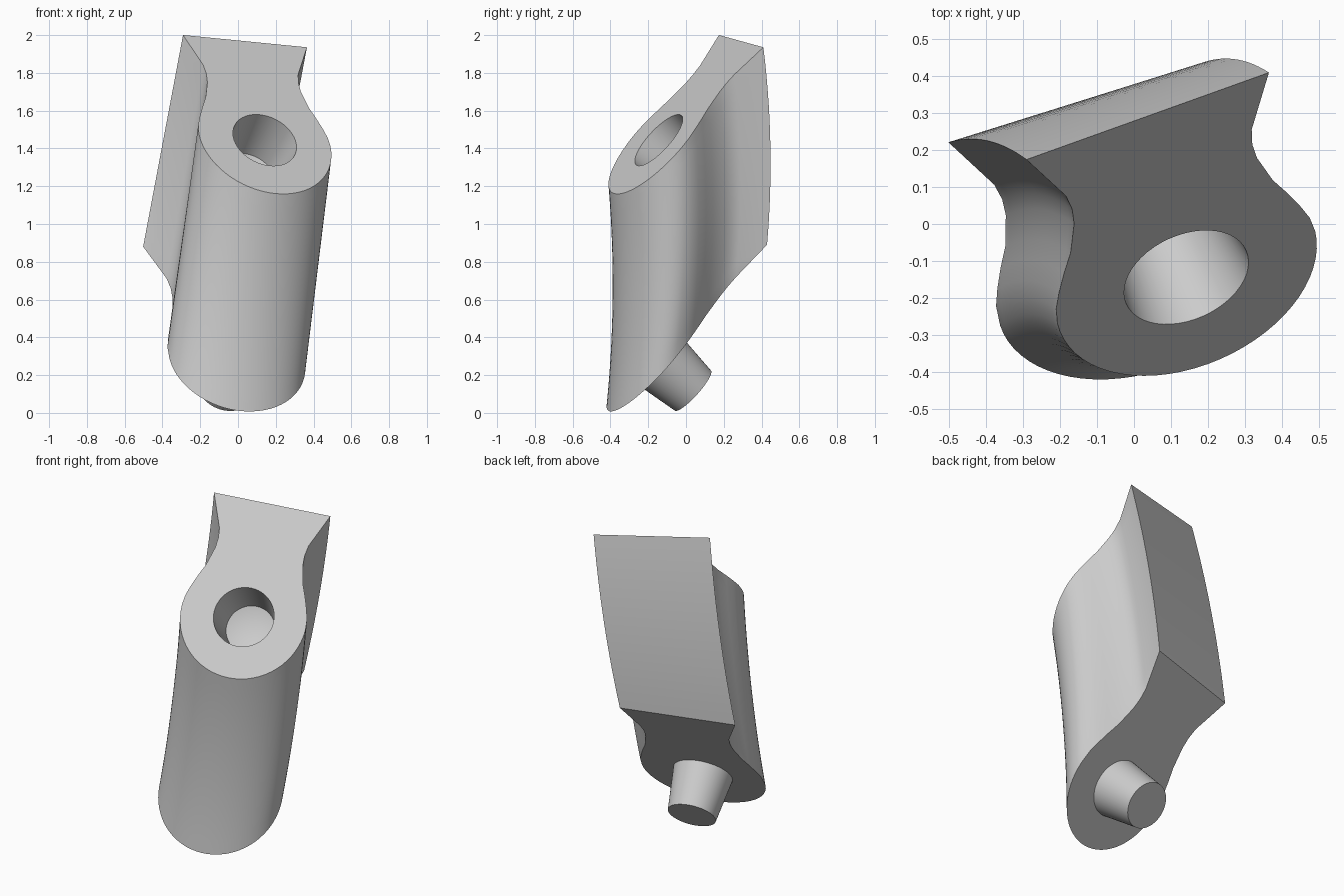
import bpy, bmesh, math
from mathutils import Vector, Matrix

old = bpy.data.objects.get("Cube")
if old:
    bpy.data.objects.remove(old, do_unlink=True)

grey = bpy.data.materials.new("plain grey")
grey.use_nodes = True
grey.diffuse_color = (0.6, 0.6, 0.6, 1)
grey.node_tree.nodes["Principled BSDF"].inputs["Base Color"].default_value = (0.6, 0.6, 0.6, 1)


def make_object(name, bm):
    bmesh.ops.recalc_face_normals(bm, faces=bm.faces)
    mesh = bpy.data.meshes.new(name)
    bm.to_mesh(mesh)
    bm.free()
    mesh.materials.append(grey)
    obj = bpy.data.objects.new(name, mesh)
    bpy.context.collection.objects.link(obj)
    return obj


def select_only(obj):
    bpy.ops.object.select_all(action='DESELECT')
    obj.select_set(True)
    bpy.context.view_layer.objects.active = obj


class EndPlane:
    """Tilted end face: middle of its straight edge, and axes across, along, out."""
    def __init__(self, middle, across, along):
        self.middle = Vector(middle)
        self.u = Vector(across).normalized()
        v = Vector(along)
        self.v = (v - self.u * v.dot(self.u)).normalized()
        self.n = self.v.cross(self.u).normalized()

    def point(self, u, v):
        return self.middle + self.u * u + self.v * v


top = EndPlane((0.037, 0.292, 1.968), (0.655, 0.235, -0.065), (0.155, -0.631, -0.76))
base = EndPlane((-0.168, 0.325, 0.885), (0.675, 0.21, 0.01), (0.204, -0.621, -0.756))
BASE_STRETCH = 1.12
LOBE, RADIUS = 0.69, 0.372

# Symmetric keyhole outline: flat edge, narrow neck, round lobe
flank = [(0.35, 0), (0.268, 0.2), (0.26, 0.26), (0.264, 0.32), (0.292, 0.43),
         (0.322, 0.5), (0.348, 0.57), (0.366, 0.63)]
lobe = [(RADIUS * math.cos(a), RADIUS * math.sin(a))
        for a in (math.pi * i / 32 for i in range(33))]


def outline(plane, centre, stretch):
    right = [(u, v * stretch) for u, v in flank]
    left = [(-u, v) for u, v in reversed(right)]
    arc = [(u, centre + v) for u, v in lobe]
    return [plane.point(u, v) for u, v in right + arc + left]


# Body: loft between the two end faces with a gentle backward bow
bm = bmesh.new()
upper = outline(top, LOBE, 1)
lower = outline(base, LOBE * BASE_STRETCH + 0.015, BASE_STRETCH)
STEPS = 14
rings = []
for i in range(STEPS + 1):
    t = i / STEPS
    bow = Vector((0, 0.11 * t * (1 - t), 0))
    rings.append([bm.verts.new(a.lerp(b, t) + bow) for a, b in zip(lower, upper)])
count = len(upper)
for r0, r1 in zip(rings, rings[1:]):
    for j in range(count):
        k = (j + 1) % count
        bm.faces.new((r0[j], r0[k], r1[k], r1[j]))
bm.faces.new(rings[0])
bm.faces.new(rings[-1])
body = make_object("body", bm)


def turned(name, centre, axis, profile, sides=48):
    """Solid of revolution from (radius, distance) pairs; radius 0 makes a point."""
    turn = Matrix.Translation(centre) @ axis.to_track_quat('Z', 'Y').to_matrix().to_4x4()
    shape = bmesh.new()
    loops = []
    for radius, d in profile:
        n = sides if radius else 1
        loops.append([shape.verts.new(turn @ Vector((
            radius * math.cos(math.tau * i / n), radius * math.sin(math.tau * i / n), d)))
            for i in range(n)])
    for a, b in zip(loops, loops[1:]):
        for i in range(sides):
            k = (i + 1) % sides
            shape.faces.new((a[i], a[k], b[0]) if len(b) == 1 else (a[i], a[k], b[k], b[i]))
    for loop in (loops[0], loops[-1]):
        if len(loop) > 1:
            shape.faces.new(loop)
    return make_object(name, shape)


# Tapered socket in the top face, with a shallow conical floor
socket = turned("socket_cutter", top.point(0, LOBE), -top.n,
                [(0.181, -0.03), (0.144, 0.28), (0, 0.33)])
cut = body.modifiers.new("socket", 'BOOLEAN')
cut.operation = 'DIFFERENCE'
cut.solver = 'EXACT'
cut.object = socket
select_only(body)
bpy.ops.object.modifier_apply(modifier=cut.name)
bpy.data.objects.remove(socket, do_unlink=True)

# Tapered peg on the underside
peg = turned("peg", base.point(0, 0.78), -base.n,
             [(0.178, -0.02), (0.176, 0), (0.143, 0.27)])

for obj in (body, peg):
    select_only(obj)
    bpy.ops.object.shade_smooth_by_angle(angle=math.radians(30))
